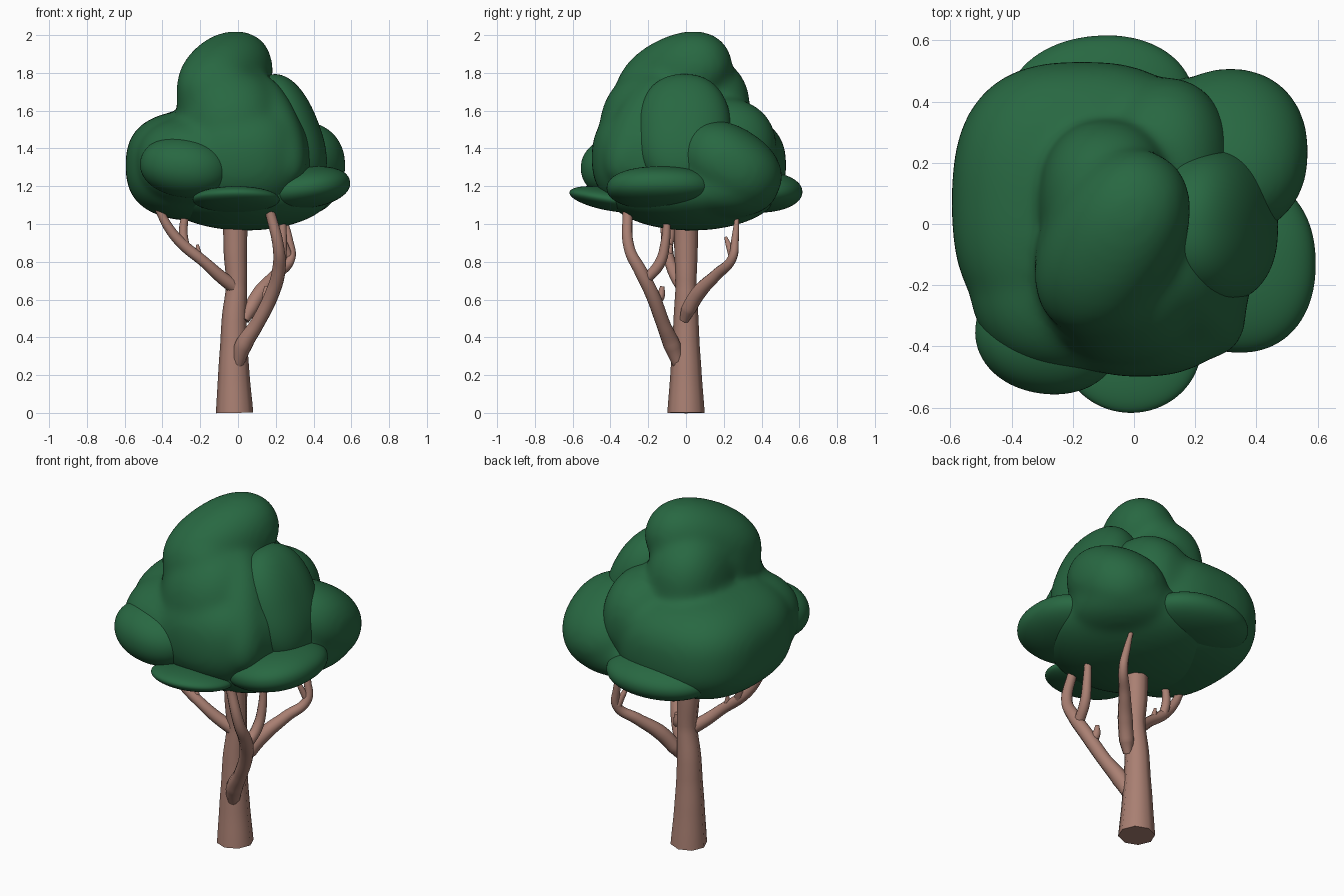
import bpy, bmesh, math
from mathutils import Vector, Euler


def material(name, rgb):
    m = bpy.data.materials.new(name)
    m.diffuse_color = (*rgb, 1)
    return m


BARK = material("brown bark", (0.40, 0.215, 0.17))
LEAF = material("dark green leaves", (0.021, 0.138, 0.054))


def activate(ob):
    bpy.ops.object.select_all(action='DESELECT')
    ob.select_set(True)
    bpy.context.view_layer.objects.active = ob


def limb(name, points, thick=1.12, bevel_res=3):
    """Tapered tube through (x, y, z, radius) points."""
    cu = bpy.data.curves.new(name, 'CURVE')
    cu.dimensions = '3D'
    cu.bevel_depth = 1.0
    cu.bevel_resolution = bevel_res
    cu.resolution_u = 8
    cu.use_fill_caps = True
    sp = cu.splines.new('BEZIER')
    sp.bezier_points.add(len(points) - 1)
    for bp, (x, y, z, r) in zip(sp.bezier_points, points):
        bp.co = (x, y, z)
        bp.radius = r * thick
        bp.handle_left_type = bp.handle_right_type = 'AUTO'
    ob = bpy.data.objects.new(name, cu)
    bpy.context.collection.objects.link(ob)
    cu.materials.append(BARK)
    activate(ob)
    bpy.ops.object.convert(target='MESH')
    bpy.ops.object.shade_smooth_by_angle(angle=math.radians(50))


def foliage(name, blobs, blend=25):
    """Rounded, slightly boxy ellipsoids; several are melted into one clump."""
    bm = bmesh.new()
    for center, radii, rot, power in blobs:
        turn = Euler([math.radians(a) for a in rot]).to_matrix()
        new = bmesh.ops.create_icosphere(bm, subdivisions=5, radius=1)["verts"]
        for v in new:
            n = sum(abs(c) ** power for c in v.co) ** (1 / power)
            p = Vector([a / n * b for a, b in zip(v.co, radii)])
            v.co = turn @ p + Vector(center)
    for f in bm.faces:
        f.smooth = True
    me = bpy.data.meshes.new(name)
    bm.to_mesh(me)
    bm.free()
    me.materials.append(LEAF)
    ob = bpy.data.objects.new(name, me)
    bpy.context.collection.objects.link(ob)
    if len(blobs) > 1:
        activate(ob)
        rm = ob.modifiers.new("melt", 'REMESH')
        rm.mode = 'VOXEL'
        rm.voxel_size = 0.018
        rm.use_smooth_shade = True
        sm = ob.modifiers.new("soften", 'SMOOTH')
        sm.factor = 0.5
        sm.iterations = blend
        bpy.ops.object.convert(target='MESH')


# Trunk
limb("trunk", [(-0.018, 0, 0, 0.096), (-0.022, 0, 0.2, 0.081), (-0.022, 0, 0.38, 0.069),
               (-0.020, 0, 0.5, 0.064), (-0.008, 0, 0.68, 0.053), (-0.014, 0, 0.85, 0.06),
               (-0.013, 0, 1.1, 0.065)], 1.03, 2)

# Front right branch and its forks
limb("front_branch", [(-0.005, -0.035, 0.25, 0.03), (0.03, -0.075, 0.36, 0.042),
                      (0.10, -0.12, 0.47, 0.034), (0.18, -0.18, 0.63, 0.034),
                      (0.215, -0.24, 0.75, 0.032), (0.215, -0.30, 0.87, 0.027),
                      (0.165, -0.31, 1.08, 0.023)])
limb("front_branch_fork", [(0.205, -0.22, 0.70, 0.026), (0.225, -0.14, 0.79, 0.026),
                           (0.235, -0.11, 0.90, 0.022), (0.235, -0.10, 1.08, 0.014)])
limb("front_branch_twig", [(0.16, -0.165, 0.58, 0.025), (0.15, -0.135, 0.62, 0.021),
                           (0.15, -0.125, 0.67, 0.010)])

# Back right branch
limb("back_branch", [(0.035, -0.01, 0.49, 0.022), (0.065, 0.015, 0.55, 0.036),
                     (0.12, 0.07, 0.64, 0.036), (0.20, 0.16, 0.73, 0.028),
                     (0.28, 0.245, 0.82, 0.022), (0.27, 0.26, 0.92, 0.018),
                     (0.245, 0.27, 1.04, 0.01)])
limb("back_branch_twig", [(0.27, 0.245, 0.83, 0.018), (0.25, 0.225, 0.89, 0.014),
                          (0.235, 0.21, 0.93, 0.007)])

# Left branch
limb("left_branch", [(-0.01, -0.01, 0.66, 0.034), (-0.09, -0.05, 0.72, 0.03),
                     (-0.18, -0.085, 0.80, 0.026), (-0.29, -0.10, 0.89, 0.026),
                     (-0.36, -0.11, 0.97, 0.023), (-0.43, -0.12, 1.10, 0.018)])
limb("left_branch_fork", [(-0.28, -0.095, 0.88, 0.022), (-0.29, -0.08, 0.95, 0.021),
                          (-0.275, -0.075, 1.08, 0.017)])
limb("left_branch_twig", [(-0.20, -0.09, 0.81, 0.017), (-0.21, -0.085, 0.85, 0.014),
                          (-0.215, -0.08, 0.89, 0.007)])

NO = (0, 0, 0)

# Main body: crown flowing down into the front, left and back
foliage("main_foliage", [
    ((-0.07, -0.06, 1.768), (0.34, 0.215, 0.22), (0, -25, 60), 2.2),  # crown
    ((-0.10, -0.14, 1.65), (0.225, 0.24, 0.25), NO, 2.3),             # crown front
    ((-0.09, 0.07, 1.60), (0.22, 0.27, 0.29), NO, 2.3),               # crown back
    ((-0.03, -0.11, 1.48), (0.30, 0.35, 0.36), NO, 2.2),              # upper body
    ((0.17, -0.23, 1.50), (0.16, 0.16, 0.34), (-24, -22, 0), 2.2),    # front ridge
    ((-0.17, 0.07, 1.31), (0.425, 0.46, 0.295), NO, 2.6),             # left body
    ((-0.22, -0.17, 1.33), (0.32, 0.315, 0.24), NO, 2.3),             # front left fill
    ((0.02, -0.09, 1.35), (0.37, 0.41, 0.32), NO, 2.4),               # front body
    ((0.10, 0.19, 1.40), (0.22, 0.29, 0.27), NO, 2.2),                # back right fill
])

# Right shoulder
foliage("right_shoulder", [((0.265, -0.01, 1.48), (0.17, 0.25, 0.325), (0, -21, 0), 2.3)])

# Back right lobe, flowing into the underside
foliage("back_right_foliage", [
    ((0.315, 0.235, 1.31), (0.255, 0.29, 0.205), (-32, 0, 0), 2.2),
    ((0.26, 0.21, 1.20), (0.27, 0.28, 0.17), NO, 2.2),
    ((0.04, 0.03, 1.175), (0.465, 0.46, 0.21), NO, 2.0),
])

# Low separate lobes around the rim
foliage("front_left_lobe", [((-0.28, -0.36, 1.30), (0.24, 0.195, 0.16), (0, 8, -8), 2.1)])
foliage("right_low_lobe", [((0.345, -0.13, 1.19), (0.25, 0.29, 0.11), (0, -8, 0), 2.2)])
foliage("front_low_lobe", [((-0.01, -0.40, 1.13), (0.23, 0.22, 0.06), (-10, 0, 0), 2.0)])
foliage("back_low_lobe", [((-0.11, 0.38, 1.17), (0.31, 0.235, 0.11), (0, 0, 5), 2.1)])
